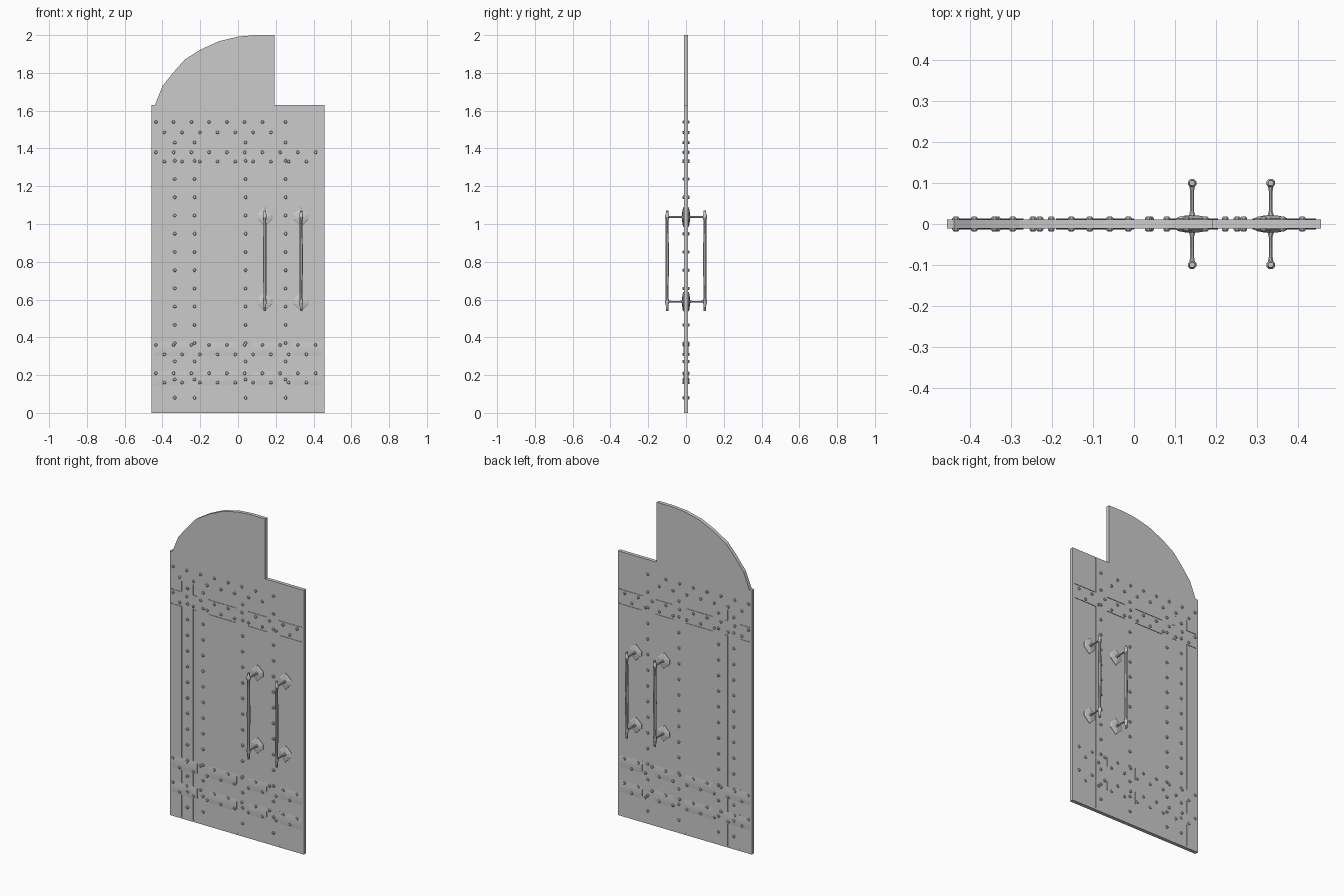
import bpy, bmesh, math
from mathutils import Vector

if "Cube" in bpy.data.objects:
    bpy.data.objects.remove(bpy.data.objects["Cube"])

T = 0.011  # half thickness of the door


def make(name, bm, smooth=False):
    bmesh.ops.recalc_face_normals(bm, faces=bm.faces)
    me = bpy.data.meshes.new(name)
    bm.to_mesh(me)
    bm.free()
    ob = bpy.data.objects.new(name, me)
    bpy.context.collection.objects.link(ob)
    if smooth:
        bpy.context.view_layer.objects.active = ob
        ob.select_set(True)
        bpy.ops.object.shade_smooth_by_angle(angle=math.radians(40))
        ob.select_set(False)
    return ob


def loft(bm, rings):
    """Skin a list of point rings and cap both ends."""
    vs = [[bm.verts.new(p) for p in r] for r in rings]
    n = len(vs[0])
    for a, b in zip(vs, vs[1:]):
        for i in range(n):
            bm.faces.new((a[i], a[(i + 1) % n], b[(i + 1) % n], b[i]))
    bm.faces.new(vs[0])
    bm.faces.new(vs[-1])


def turned(bm, center, axis, profile, sides=8):
    """Round part along 'Y' or 'Z'; profile = (radius, offset) pairs."""
    rings = []
    for r, h in profile:
        ring = []
        for i in range(sides):
            a = 2 * math.pi * (i + 0.5) / sides
            c, s = r * math.cos(a), r * math.sin(a)
            ring.append(Vector(center) + Vector((c, h, s) if axis == 'Y' else (c, s, h)))
        rings.append(ring)
    loft(bm, rings)


def box(bm, x0, x1, y0, y1, z0, z1):
    loft(bm, [[(x0, y, z0), (x1, y, z0), (x1, y, z1), (x0, y, z1)] for y in (y0, y1)])


# Door slab
bm = bmesh.new()
box(bm, -0.457, 0.457, -T, T, 0, 1.63)
slab = make("door_slab", bm)

# Engraved plank and strap joints, both faces
grooves = []
for x, spans in ((-0.375, [(0.01, 0.15), (0.22, 0.30), (0.375, 1.31), (1.40, 1.465)]),
                 (-0.295, [(0.01, 0.15), (0.22, 0.30), (0.375, 1.31), (1.40, 1.465)]),
                 (0.0, [(0.01, 1.40)]),
                 (0.29, [(0.01, 1.31), (1.40, 1.62)])):
    grooves += [(x - 0.003, x + 0.003, a, b) for a, b in spans]
for z in (1.31, 1.40):
    for a, b in ((-0.445, -0.375), (-0.295, -0.27), (-0.19, 0.0), (0.08, 0.205), (0.29, 0.445)):
        grooves.append((a, b, z - 0.003, z + 0.003))
bm = bmesh.new()
for x0, x1, z0, z1 in grooves:
    for s in (-1, 1):
        box(bm, x0, x1, s * (T - 0.003), s * (T + 0.01), z0, z1)
cutter = make("groove_cutter", bm)
cutter.hide_render = True
cutter.hide_set(True)
mod = slab.modifiers.new("grooves", 'BOOLEAN')
mod.operation = 'DIFFERENCE'
mod.solver = 'EXACT'
mod.use_self = True
mod.object = cutter

# Quarter-arch panel above the slab
arch = [(0.193, 1.63), (-0.44, 1.63), (-0.40, 1.73), (-0.34, 1.805), (-0.28, 1.872),
        (-0.195, 1.925), (-0.10, 1.968), (0.0, 1.992), (0.09, 2.0), (0.193, 2.0)]
bm = bmesh.new()
loft(bm, [[(x, y, z) for x, z in arch] for y in (-T, T)])
make("arch_panel", bm)

# Gently rounded lower bands
bm = bmesh.new()
for z0, z1 in ((0.145, 0.22), (0.30, 0.375)):
    for x0, x1 in ((-0.445, -0.27), (-0.19, 0.0), (0.08, 0.205), (0.29, 0.445)):
        for s in (-1, 1):
            prof = [(s * (T - 0.002), z0), (s * (T - 0.002), z1)]
            for i in range(7):
                t = i / 6
                prof.append((s * (T + 0.002 * math.sin(math.pi * t)), z1 + (z0 - z1) * t))
            loft(bm, [[(x, y, z) for y, z in prof] for x in (x0, x1)])
make("lower_bands", bm, True)

# Rivets: strap columns and staggered band rows
spots = [(x, 0.08 + 0.0965 * i) for x in (-0.335, -0.23, 0.04, 0.252) for i in range(15)]
for za, zb, n in ((1.54, 1.485, 7), (1.38, 1.33, 10), (0.36, 0.31, 10), (0.21, 0.16, 10)):
    spots += [(-0.435 + 0.094 * i, za) for i in range(n)]
    spots += [(-0.39 + 0.094 * i, zb) for i in range(min(n, 9))]
spots.append((0.252, 1.54))
bm = bmesh.new()
for x, z in spots:
    for s in (-1, 1):
        turned(bm, (x, 0, z), 'Y', [(0.009, s * (T - 0.002)), (0.009, s * 0.0145),
                                    (0.006, s * 0.018)])
make("rivets", bm)

# Pull handles: two on each face, each with hexagonal plates, struts and a bar
hexagon = [(0, 0.052), (0.04, 0.014), (0.04, -0.014), (0, -0.052), (-0.04, -0.014), (-0.04, 0.014)]
for side, s in (("front", -1), ("back", 1)):
    for label, x in (("inner", 0.142), ("outer", 0.334)):
        plates, struts, bar = bmesh.new(), bmesh.new(), bmesh.new()
        for z in (0.589, 1.037):
            loft(plates, [[(x + px * k, s * y, z + pz * k) for px, pz in hexagon]
                          for k, y in ((1, T - 0.002), (1, 0.014), (0.82, 0.0175), (0.35, 0.021))])
            turned(struts, (x, 0, z), 'Y', [(0.009, s * 0.018), (0.005, s * 0.032),
                                           (0.005, s * 0.08), (0.008, s * 0.095)])
        turned(bar, (x, s * 0.1, 0), 'Z',
               [(0.007, 0.54), (0.008, 0.575), (0.011, 0.58), (0.011, 0.60), (0.008, 0.607),
                (0.0085, 0.65), (0.0105, 0.813), (0.0085, 0.976), (0.008, 1.02),
                (0.011, 1.027), (0.011, 1.047), (0.008, 1.052), (0.007, 1.072)])
        make(f"{side}_{label}_handle_plates", plates)
        make(f"{side}_{label}_handle_struts", struts, True)
        make(f"{side}_{label}_handle_bar", bar, True)
